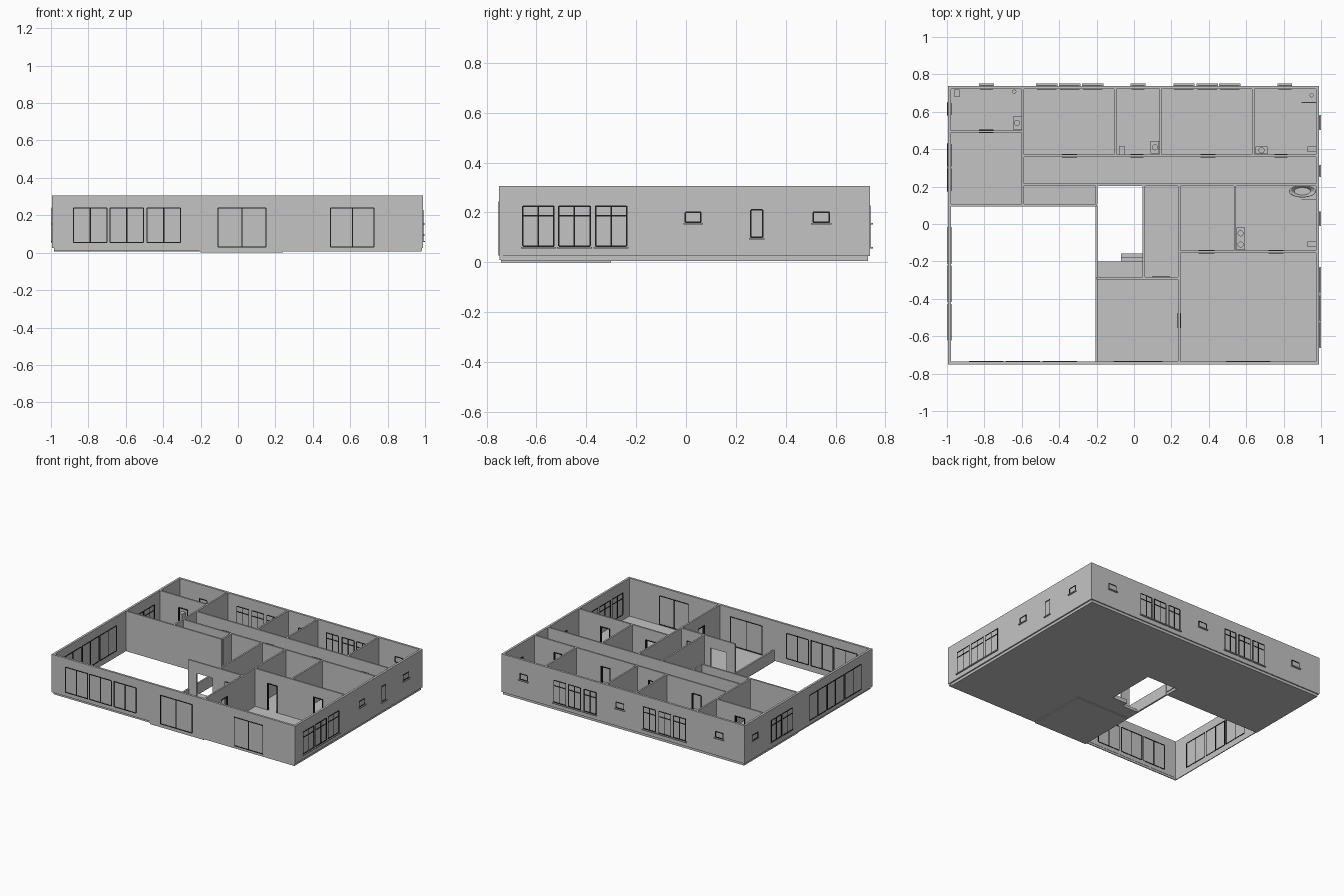
import bpy, bmesh, math
from mathutils import Matrix, Vector

if "Cube" in bpy.data.objects:
    bpy.data.objects.remove(bpy.data.objects["Cube"])


def material(name, c):
    m = bpy.data.materials.new(name)
    m.diffuse_color = (c, c, c, 1)
    m.use_nodes = True
    m.node_tree.nodes["Principled BSDF"].inputs["Base Color"].default_value = m.diffuse_color
    return m


GREY = material("plaster grey", 0.55)
DARK = material("frame black", 0.012)

TOP, FLOOR = 0.305, 0.025
X0, X1, Y0, Y1 = -0.995, 0.99, -0.75, 0.738   # outer wall faces
T, TI = 0.016, 0.012                          # outer and inner wall thickness


def finish(name, bm, mat):
    me = bpy.data.meshes.new(name)
    bm.to_mesh(me)
    bm.free()
    me.materials.append(mat)
    ob = bpy.data.objects.new(name, me)
    bpy.context.collection.objects.link(ob)
    return ob


def boxes(name, items, mat=GREY):
    """One object made of boxes given as (x0, x1, y0, y1, z0, z1)."""
    bm = bmesh.new()
    for x0, x1, y0, y1, z0, z1 in items:
        m = Matrix.Translation(((x0 + x1) / 2, (y0 + y1) / 2, (z0 + z1) / 2))
        m = m @ Matrix.Diagonal((x1 - x0, y1 - y0, z1 - z0, 1))
        bmesh.ops.create_cube(bm, size=1, matrix=m)
    return finish(name, bm, mat)


def along(axis, a, b, c, half, z0, z1):
    """Box running a..b along an axis, centred on c across it."""
    if axis == "x":
        return (a, b, c - half, c + half, z0, z1)
    return (c - half, c + half, a, b, z0, z1)


def frame(axis, a, b, c, half, z0, z1, mullions=(), transom=None, sill=True):
    """Bars of a window or door frame."""
    w = 0.006
    bars = [along(axis, p - w / 2, p + w / 2, c, half, z0, z1) for p in (a, b, *mullions)]
    levels = [z1] + ([z0] if sill else []) + ([transom] if transom else [])
    return bars + [along(axis, a, b, c, half, z - w / 2, z + w / 2) for z in levels]


def wall(name, axis, c, a, b, doors=(), framed=True):
    """Inner wall with door openings given as (start, end)."""
    h, head = TI / 2, 0.222
    parts, bars, p = [], [], a
    for d0, d1 in doors:
        parts += [along(axis, p, d0, c, h, FLOOR, TOP),
                  along(axis, d0, d1, c, h, head, TOP)]
        bars += frame(axis, d0 + .003, d1 - .003, c, h + .003, FLOOR, head, sill=False)
        p = d1
    parts.append(along(axis, p, b, c, h, FLOOR, TOP))
    boxes(name, parts)
    if bars and framed:
        boxes(name + "_door_frames", bars, DARK)


# floor slab, leaving the courtyard and the hall well open
SB = 0.006
boxes("floor_slab", [
    (-0.985, -0.2, 0.1, 0.73, SB, FLOOR),
    (-0.2, 0.05, 0.205, 0.73, SB, FLOOR),
    (0.05, 0.98, -0.742, 0.73, SB, FLOOR),
    (-0.2, 0.05, -0.742, -0.2, SB, FLOOR)])
boxes("entry_plate", [(-0.2, 0.24, -0.742, -0.3, 0, SB)])
boxes("courtyard_wall_base", [
    (-0.985, -0.2, -0.742, -0.736, 0.01, FLOOR),
    (-0.985, -0.979, -0.742, 0.1, 0.01, FLOOR)])
boxes("hall_steps", [
    (-0.07, 0.05, -0.2, -0.177, SB, 0.05),
    (-0.07, 0.05, -0.177, -0.157, SB, 0.035)])

# outer walls
boxes("outer_walls", [
    (X0, X1, Y0, Y0 + T, FLOOR, TOP), (X0, X1, Y1 - T, Y1, FLOOR, TOP),
    (X0, X0 + T, Y0 + T, Y1 - T, FLOOR, TOP), (X1 - T, X1, Y0 + T, Y1 - T, FLOOR, TOP)])
boxes("front_wall_skirt", [(-0.2, 0.985, Y0 + .002, Y0 + T, 0.01, FLOOR)])

# inner walls
L, R, B = X0 + T, X1 - T, Y1 - T
wall("courtyard_back_wall", "x", 0.1, L, -0.2)
wall("corridor_front_wall", "x", 0.21, -0.594, R)
wall("corridor_back_wall", "x", 0.365, -0.594, R,
     [(-0.385, -0.305), (-0.02, 0.05), (0.355, 0.435), (0.75, 0.82)])
wall("left_bath_wall", "x", 0.495, L, -0.6, [(-0.83, -0.75)])
wall("living_wall", "x", -0.148, 0.246, R, [(0.345, 0.43), (0.72, 0.80)])
wall("entry_wall", "x", -0.29, -0.2, 0.24, [(-0.13, 0.0)], framed=False)
wall("left_room_wall", "y", -0.595, 0.106, B)
for i, x in enumerate((-0.1, 0.142, 0.638)):
    wall("back_partition_%d" % (i + 1), "y", x, 0.371, B)
wall("closet_wall", "y", 0.052, -0.284, 0.204)
wall("hall_side_wall", "y", 0.242, Y0 + T, 0.204, [(-0.555, -0.475)])
wall("bedroom_wall", "y", 0.54, -0.142, 0.204)
wall("corridor_end_wall", "y", -0.2, 0.106, 0.204)
boxes("low_courtyard_wall", [(-0.206, -0.194, Y0 + T, 0.1, SB, 0.09)])
boxes("closet_door_frame", frame("x", 0.1, 0.19, -0.29, 0.008, FLOOR, 0.222, sill=False), DARK)

# windows: axis, wall centre, start, end, bottom, top, mullions, transom
FC, BC, RC, LC = Y0 + T / 2, Y1 - T / 2, X1 - T / 2, X0 + T / 2
wins, sills = [], []


def window(axis, c, a, b, z0, z1, mid=True, transom=None, ledge=True):
    wins.extend(frame(axis, a, b, c, T / 2 + .002, z0, z1,
                      [(a + b) / 2] if mid else [], transom))
    if ledge:
        s = 1 if c > 0 else -1
        edge = s * (0.75 if axis == "x" else 1.0)
        lo, hi = sorted((c, edge))
        e = (a - .008, b + .008)
        sills.append((*e, lo, hi, z0 - .009, z0 - .003) if axis == "x"
                     else (lo, hi, *e, z0 - .009, z0 - .003))


for a in (-0.88, -0.685, -0.487):                      # courtyard, front
    window("x", FC, a, a + .18, 0.055, 0.24, ledge=False)
for a in (-0.62, -0.415, -0.21):                       # courtyard, left
    window("y", LC, a, a + .19, 0.055, 0.24, ledge=False)
window("x", FC, -0.107, 0.15, 0.03, 0.24, ledge=False)  # sliding doors
window("x", FC, 0.495, 0.728, 0.03, 0.24, ledge=False)
for a in (-0.655, -0.51, -0.363):                      # right side
    window("y", RC, a, a + .125, 0.065, 0.225, transom=0.186)
for a, b, z0, z1 in ((-0.003, 0.06, .16, .2), (0.26, 0.307, .1, .21), (0.51, 0.575, .16, .2)):
    window("y", RC, a, b, z0, z1, mid=False)
for a in (-0.515, -0.393, -0.27, 0.218, 0.342, 0.463):  # back
    window("x", BC, a, a + .098, 0.065, 0.225, transom=0.186)
for a in (-0.82, -0.01, 0.775):
    window("x", BC, a, a + .063, .16, .2, mid=False)
for a in (0.18, 0.31):                                 # left side
    window("y", LC, a, a + .115, 0.065, 0.225, transom=0.186)
window("y", LC, 0.585, 0.645, .16, .2, mid=False)
boxes("window_frames", wins, DARK)
boxes("window_sills", sills)


# bathroom fixtures
def disc(name, x, y, z, r, depth, ry=None):
    bm = bmesh.new()
    m = Matrix.Translation((x, y, z)) @ Matrix.Diagonal((1, (ry or r) / r, 1, 1))
    bmesh.ops.create_cone(bm, cap_ends=True, segments=24, radius1=r * .8, radius2=r,
                          depth=depth, matrix=m)
    return finish(name, bm, GREY)


for i, (x, y, w, d, bowls) in enumerate((
        (-0.625, 0.54, .045, .07, (0,)), (0.112, 0.41, .045, .065, (0,)),
        (0.682, 0.394, .065, .042, (0,)), (0.57, -0.08, .045, .12, (-.03, .03)))):
    boxes("washstand_%d" % (i + 1), [(x - w/2, x + w/2, y - d/2, y + d/2, 0.085, 0.105)])
    for k in bowls:
        disc("basin", x, y + k, 0.108, 0.016, 0.012)

for i, (x, y, w, d) in enumerate(((-0.946, 0.70, .028, .04), (-0.065, 0.394, .028, .045),
                                  (0.95, 0.40, .045, .028), (0.95, -0.108, .045, .028))):
    boxes("toilet_%d" % (i + 1), [(x - w/2, x + w/2, y - d/2, y + d/2, FLOOR, 0.07)])
for x, y in ((-0.64, 0.708), (0.95, 0.688)):
    disc("shower_head", x, y, 0.23, 0.011, 0.006)
boxes("shower_screens", [(0.895, R, 0.648, 0.652, FLOOR, 0.22), (0.895, R, 0.128, 0.132, FLOOR, 0.22)])

# hollow oval bathtub
bm = bmesh.new()
rings = []
for s, z in ((.7, FLOOR), (1, .085), (.9, .085), (.6, .035)):
    rings.append([bm.verts.new((0.9 + .072 * s * math.cos(t), 0.175 + .033 * s * math.sin(t), z))
                  for t in (math.tau * k / 32 for k in range(32))])
for r0, r1 in zip(rings, rings[1:]):
    for k in range(32):
        j = (k + 1) % 32
        bm.faces.new((r0[k], r0[j], r1[j], r1[k]))
bm.faces.new(rings[-1])
for f in bm.faces:
    f.smooth = len(f.verts) == 4 and abs(f.normal.z) < .9
finish("bathtub", bm, GREY)
